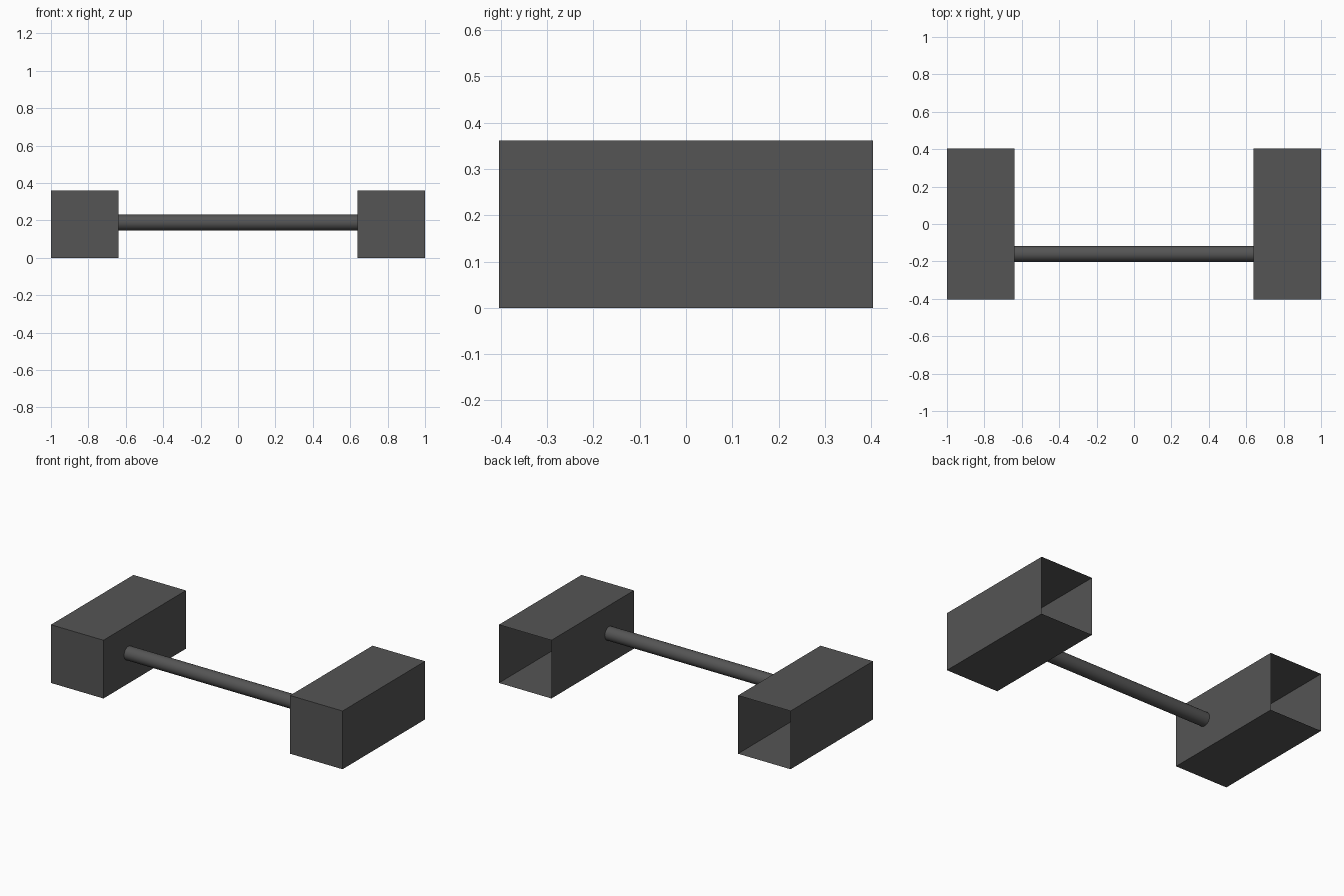
import bpy, bmesh
from math import pi

if "Cube" in bpy.data.objects:
    bpy.data.objects.remove(bpy.data.objects["Cube"])

HALF_LEN, HEIGHT = 0.404, 0.361   # tube half length (y) and height (z)
X_OUT, X_IN = 1.0, 0.64           # outer and inner side of each tube
ROD_R, ROD_Y, ROD_Z = 0.042, -0.16, 0.189

# Dark grey finish shared by all parts
dark = bpy.data.materials.new("dark_grey")
dark.diffuse_color = (0.09, 0.09, 0.09, 1)
dark.use_nodes = True
dark.node_tree.nodes["Principled BSDF"].inputs["Base Color"].default_value = dark.diffuse_color


def box_sleeve(name, side):
    """Thin-walled box, closed at the front and open at the back."""
    bm = bmesh.new()
    bmesh.ops.create_cube(bm, size=1.0)
    bmesh.ops.scale(bm, vec=(X_OUT - X_IN, 2 * HALF_LEN, HEIGHT), verts=bm.verts)
    bmesh.ops.translate(bm, vec=(side * (X_OUT + X_IN) / 2, 0, HEIGHT / 2), verts=bm.verts)
    bm.normal_update()
    back = [f for f in bm.faces if f.normal.y > 0.9]
    bmesh.ops.delete(bm, geom=back, context='FACES_ONLY')
    mesh = bpy.data.meshes.new(name)
    bm.to_mesh(mesh)
    bm.free()
    mesh.materials.append(dark)
    obj = bpy.data.objects.new(name, mesh)
    bpy.context.collection.objects.link(obj)


# Hollow side boxes
box_sleeve("left_box", -1)
box_sleeve("right_box", 1)

# Connecting rod between the inner walls
bpy.ops.mesh.primitive_cylinder_add(vertices=32, radius=ROD_R, depth=2 * X_IN,
                                    location=(0, ROD_Y, ROD_Z), rotation=(0, pi / 2, 0))
rod = bpy.context.object
rod.name = "connecting_rod"
rod.data.materials.append(dark)
bpy.ops.object.shade_smooth_by_angle()
